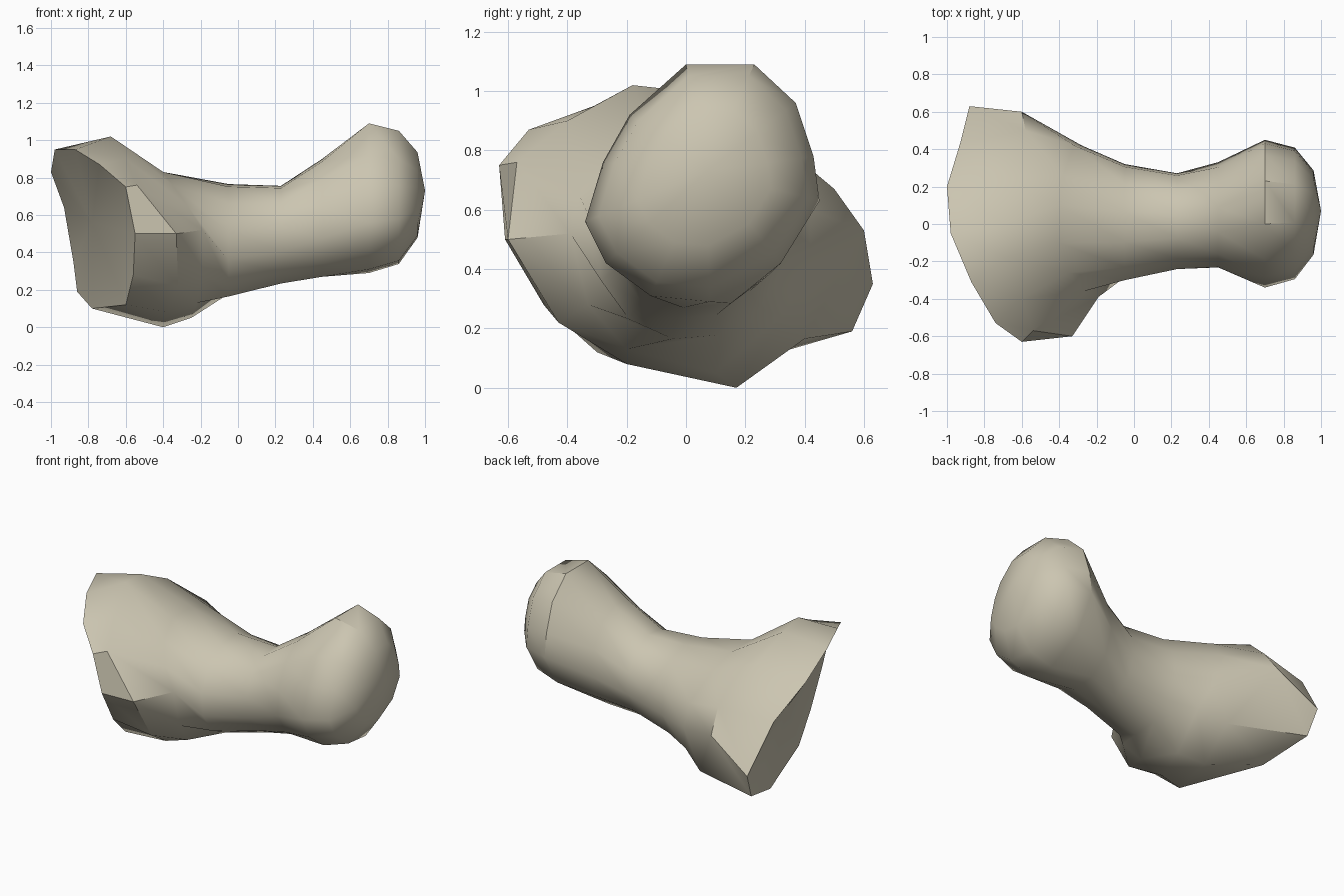
import bpy
import bmesh
from math import cos, sin, radians
from mathutils import Vector

default_cube = bpy.data.objects.get("Cube")
if default_cube:
    bpy.data.objects.remove(default_cube, do_unlink=True)

SIDES = 12


def make_material(name, colour):
    material = bpy.data.materials.new(name)
    material.use_nodes = True
    material.diffuse_color = colour
    material.node_tree.nodes["Principled BSDF"].inputs["Base Color"].default_value = colour
    return material


def oval_ring(x, y, z, half_width, half_height, taper=0):
    """Upright oval cross-section whose top may narrow."""
    points = []
    for step in range(SIDES):
        angle = radians(20 + step * 360 / SIDES)
        across = half_width * cos(angle) * (1 - taper * sin(angle))
        points.append((x, y + across, z + half_height * sin(angle)))
    return points


def profile_ring(profile, x, centre, scale):
    """Drawn cross-section placed at x and shrunk toward a centre point."""
    centre = Vector(centre)
    ring = [centre.lerp(Vector(point), scale) for point in profile]
    return [(x, point.x, point.y) for point in ring]


def loft(mesh, rings):
    """Skin neighbouring rings with quads and return the two end rings."""
    loops = [[mesh.verts.new(point) for point in ring] for ring in rings]
    for first, second in zip(loops, loops[1:]):
        for i in range(SIDES):
            j = (i + 1) % SIDES
            mesh.faces.new((first[i], first[j], second[j], second[i]))
    return loops[0], loops[-1]


def cap(mesh, loop, tip):
    """Close an end ring with a fan of triangles around a tip point."""
    centre = mesh.verts.new(tip)
    for i in range(SIDES):
        mesh.faces.new((loop[i], loop[(i + 1) % SIDES], centre))


# Broad end: slanted rim around the hollow face
rim = [
    (-.93, .43, .64), (-1, .2, .83), (-.98, -.05, .95), (-.87, -.31, .95),
    (-.74, -.53, .87), (-.6, -.63, .75), (-.55, -.61, .5), (-.56, -.48, .28),
    (-.6, -.3, .12), (-.78, .25, .1), (-.86, .56, .19), (-.88, .63, .35),
]

# Shoulder behind the rim, bulging at the lower front
shoulder = [
    (-.58, .5, .67), (-.68, .25, .88), (-.7, 0, 1), (-.68, -.18, 1.02),
    (-.6, -.4, .9), (-.54, -.57, .76), (-.33, -.6, .5), (-.32, -.43, .22),
    (-.38, -.2, .08), (-.4, .17, 0), (-.38, .4, .165), (-.6, .6, .53),
]

# Neck where the broad end meets the shaft
neck = [
    (-.32, .42, .6), (-.38, .26, .77), (-.4, .1, .83), (-.4, -.1, .83),
    (-.35, -.26, .76), (-.27, -.36, .65), (-.19, -.39, .52), (-.19, -.33, .28),
    (-.22, -.2, .13), (-.25, .1, .05), (-.22, .32, .24), (-.28, .42, .42),
]

# Narrow shaft
shaft = [
    oval_ring(-.05, .01, .465, .315, .305),
    oval_ring(.23, .015, .495, .26, .265),
    oval_ring(.45, .045, .585, .285, .32, taper=.1),
]

# Egg-shaped head, drawn as width and height, narrower toward the top
egg = [
    (.43, .78), (.37, .96), (.23, 1.09), (0, 1.09), (-.19, .92), (-.28, .76),
    (-.34, .56), (-.27, .42), (-.12, .31), (.08, .29), (.32, .42), (.45, .63),
]
head_centre = (.07, .73)
head = [
    profile_ring(egg, x, head_centre, scale)
    for x, scale in ((.7, 1), (.86, .89), (.96, .57))
]

mesh = bmesh.new()
broad_loop, head_loop = loft(mesh, [rim, shoulder, neck] + shaft + head)
cap(mesh, broad_loop, (-.78, .08, .56))
cap(mesh, head_loop, (1, *head_centre))
bmesh.ops.recalc_face_normals(mesh, faces=mesh.faces)

data = bpy.data.meshes.new("bone")
mesh.to_mesh(data)
mesh.free()
bone = bpy.data.objects.new("bone", data)
bpy.context.collection.objects.link(bone)
data.materials.append(make_material("pale bone", (.6, .56, .44, 1)))

# Smooth surface with crisp rim edges
bpy.ops.object.select_all(action="DESELECT")
bone.select_set(True)
bpy.context.view_layer.objects.active = bone
bpy.ops.object.shade_smooth_by_angle(angle=radians(40))
